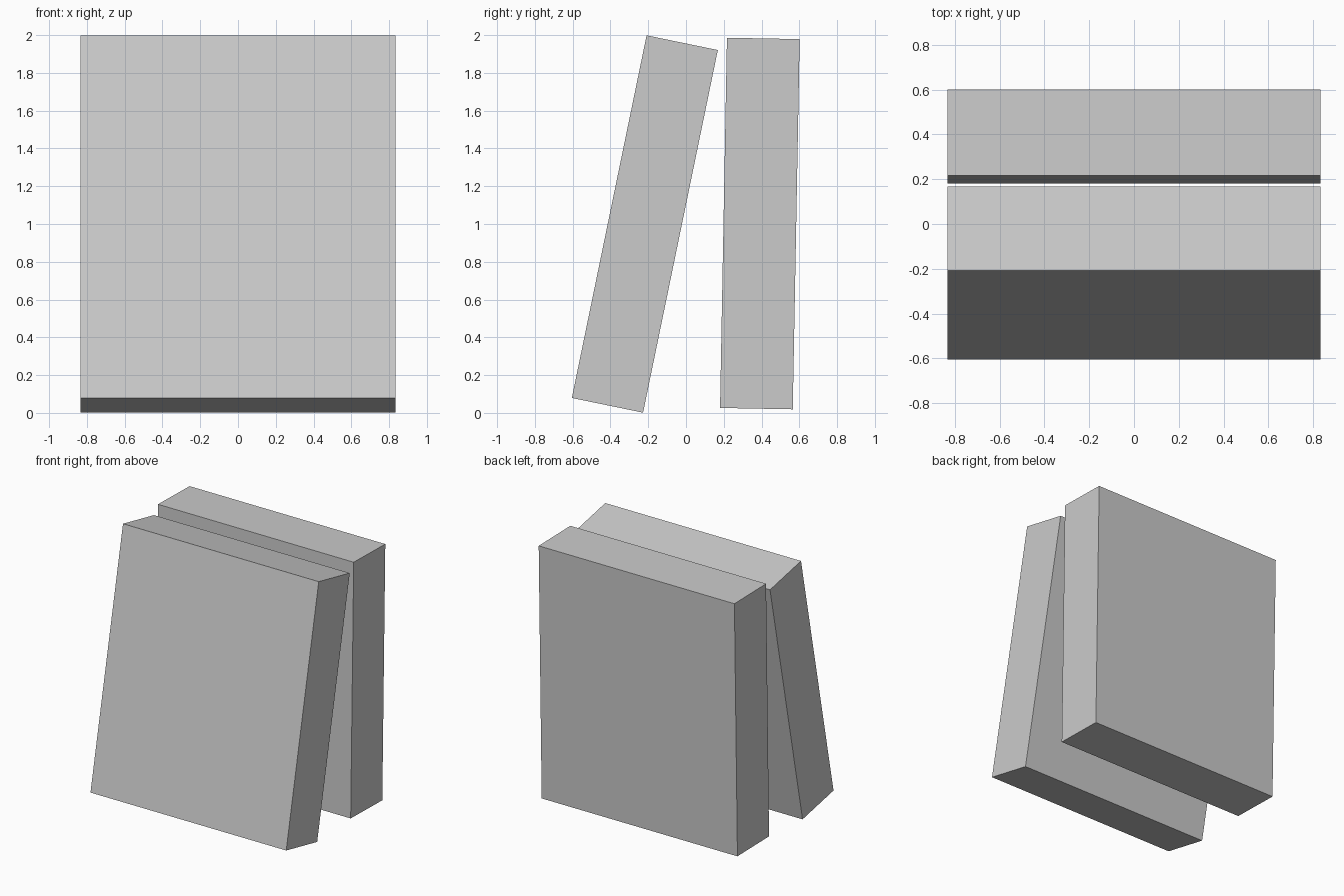
import bpy
from math import radians

if "Cube" in bpy.data.objects:
    bpy.data.objects.remove(bpy.data.objects["Cube"])

WIDTH, THICK, HEIGHT = 1.668, 0.385, 1.96


def slab(name, y, z, lean):
    """Flat block whose top leans back towards +y by `lean` degrees."""
    bpy.ops.mesh.primitive_cube_add(size=1, location=(0, y, z),
                                    rotation=(radians(-lean), 0, 0))
    ob = bpy.context.object
    ob.name = name
    ob.scale = (WIDTH, THICK, HEIGHT)
    bpy.ops.object.transform_apply(location=False, rotation=False, scale=True)
    return ob


# Front slab leaning towards the back one
slab("leaning_slab", -0.218, 1.0, 11.65)
# Nearly upright slab behind it
slab("upright_slab", 0.391, 1.0025, 1.07)
